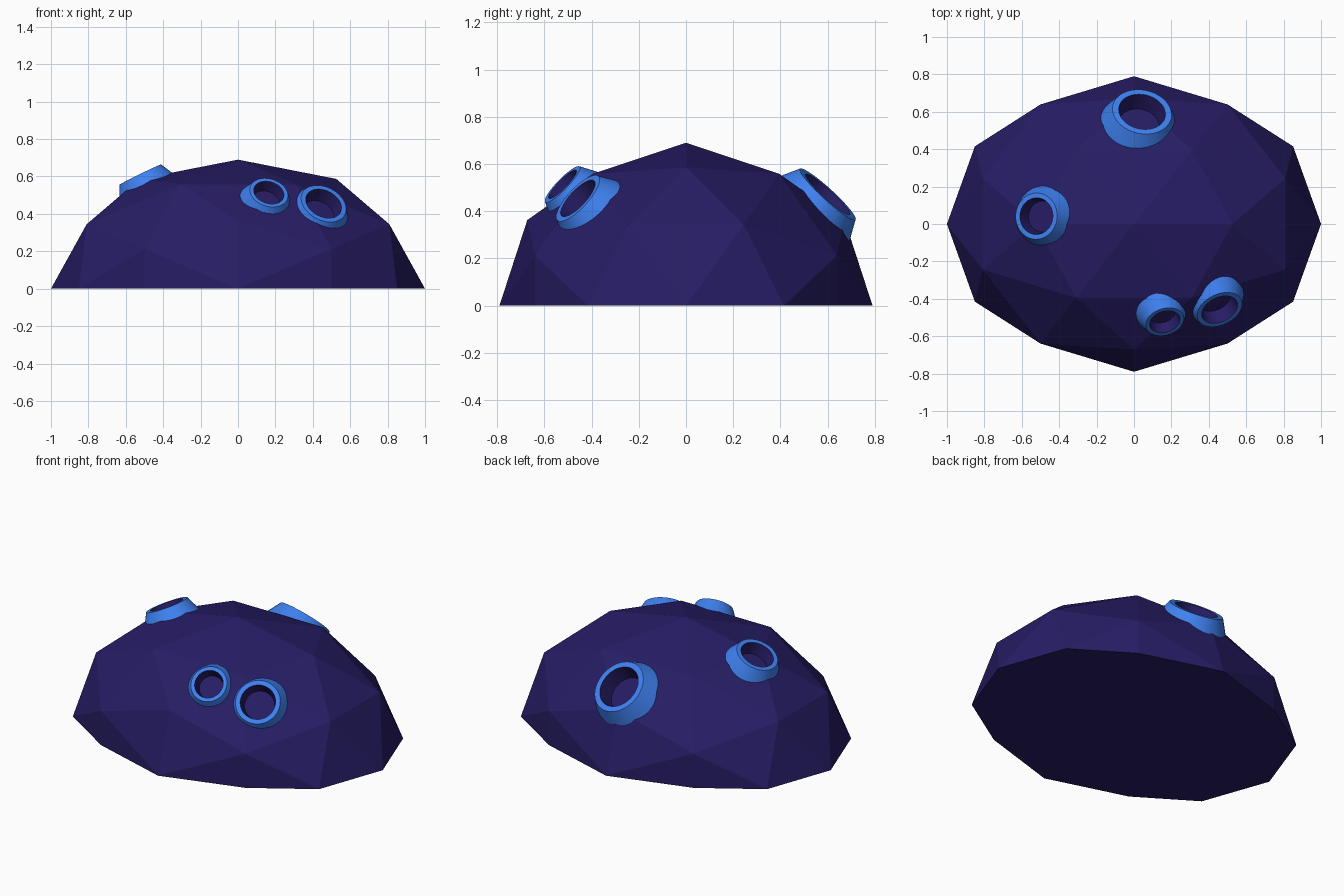
import bpy, bmesh, math
from mathutils import Vector

if "Cube" in bpy.data.objects:
    bpy.data.objects.remove(bpy.data.objects["Cube"])


def material(name, rgb):
    m = bpy.data.materials.new(name)
    m.diffuse_color = (*rgb, 1)
    m.use_nodes = True
    m.node_tree.nodes["Principled BSDF"].inputs["Base Color"].default_value = m.diffuse_color
    return m


rock_mat = material("dark_indigo", (0.02, 0.012, 0.13))
rim_mat = material("bright_blue", (0.05, 0.22, 0.88))


def add_object(name, bm, mat):
    bmesh.ops.recalc_face_normals(bm, faces=bm.faces[:])
    me = bpy.data.meshes.new(name)
    bm.to_mesh(me)
    bm.free()
    me.materials.append(mat)
    ob = bpy.data.objects.new(name, me)
    bpy.context.collection.objects.link(ob)
    return ob


def lathe(name, profile, pos, normal, mat, flip=False, steps=40):
    """Spin (radius, height) points around the normal at pos."""
    bm = bmesh.new()
    rings = []
    for r, h in profile:
        if r == 0:
            rings.append([bm.verts.new((0, 0, h))] * steps)
        else:
            rings.append([bm.verts.new((r * math.cos(a), r * math.sin(a), h))
                          for a in (2 * math.pi * i / steps for i in range(steps))])
    for lo, hi in zip(rings, rings[1:]):
        for i in range(steps):
            j = (i + 1) % steps
            quad = list(dict.fromkeys((lo[i], lo[j], hi[j], hi[i])))
            bm.faces.new(quad)
    ob = add_object(name, bm, mat)
    if flip:
        ob.data.flip_normals()
    ob.location = pos
    ob.rotation_mode = 'QUATERNION'
    ob.rotation_quaternion = Vector(normal).to_track_quat('Z', 'Y')
    bpy.ops.object.select_all(action='DESELECT')
    bpy.context.view_layer.objects.active = ob
    ob.select_set(True)
    bpy.ops.object.shade_smooth_by_angle(angle=math.radians(30))
    return ob


# Rock: icosahedron with an edge on top, subdivided once onto the sphere, halved
PHI = (1 + 5 ** 0.5) / 2
bm = bmesh.new()
for a in (-1, 1):
    for b in (-PHI, PHI):
        for co in ((b, a, 0), (0, b, a), (a, 0, b)):
            bm.verts.new(co)
bmesh.ops.convex_hull(bm, input=bm.verts[:])
bmesh.ops.subdivide_edges(bm, edges=bm.edges[:], cuts=1, use_grid_fill=True)
for v in bm.verts:
    n = v.co.normalized()
    v.co = (n.x, n.y * 0.79, n.z * 0.69)
cut = bmesh.ops.bisect_plane(bm, geom=bm.verts[:] + bm.edges[:] + bm.faces[:], dist=1e-5,
                             plane_co=(0, 0, 0), plane_no=(0, 0, 1), clear_inner=True)
bmesh.ops.holes_fill(bm, edges=[e for e in bm.edges if e.is_boundary], sides=0)
rock = add_object("rock", bm, rock_mat)

# Craters: rim centre, outward direction, rim radius
craters = [
    ((0.165, -0.523, 0.514), (0.22, -0.70, 0.68), 0.105),
    ((0.458, -0.458, 0.455), (0.33, -0.69, 0.64), 0.128),
    ((-0.522, 0.042, 0.61), (-0.44, 0.03, 0.90), 0.124),
    ((0.043, 0.60, 0.472), (0.15, 0.67, 0.73), 0.16),
]
for i, (pos, normal, r) in enumerate(craters, 1):
    # flared collar with a flat lip
    lathe(f"crater_rim_{i}", [(1.5 * r, -r), (r, 0), (0.79 * r, 0)], pos, normal, rim_mat)
    # tapered bowl inside the lip
    lathe(f"crater_bowl_{i}", [(0.79 * r, 0), (0.67 * r, -0.6 * r), (0, -0.6 * r)],
          pos, normal, rock_mat, flip=False)
    # pocket in the rock for the bowl
    cutter = lathe(f"pocket_cutter_{i}",
                   [(0, 0.1), (0.82 * r, 0.1), (0.82 * r, -0.65 * r), (0, -0.65 * r)],
                   pos, normal, rock_mat)
    cutter.hide_render = True
    cutter.hide_set(True)
    mod = rock.modifiers.new(f"pocket_{i}", 'BOOLEAN')
    mod.operation = 'DIFFERENCE'
    mod.solver = 'EXACT'
    mod.object = cutter
